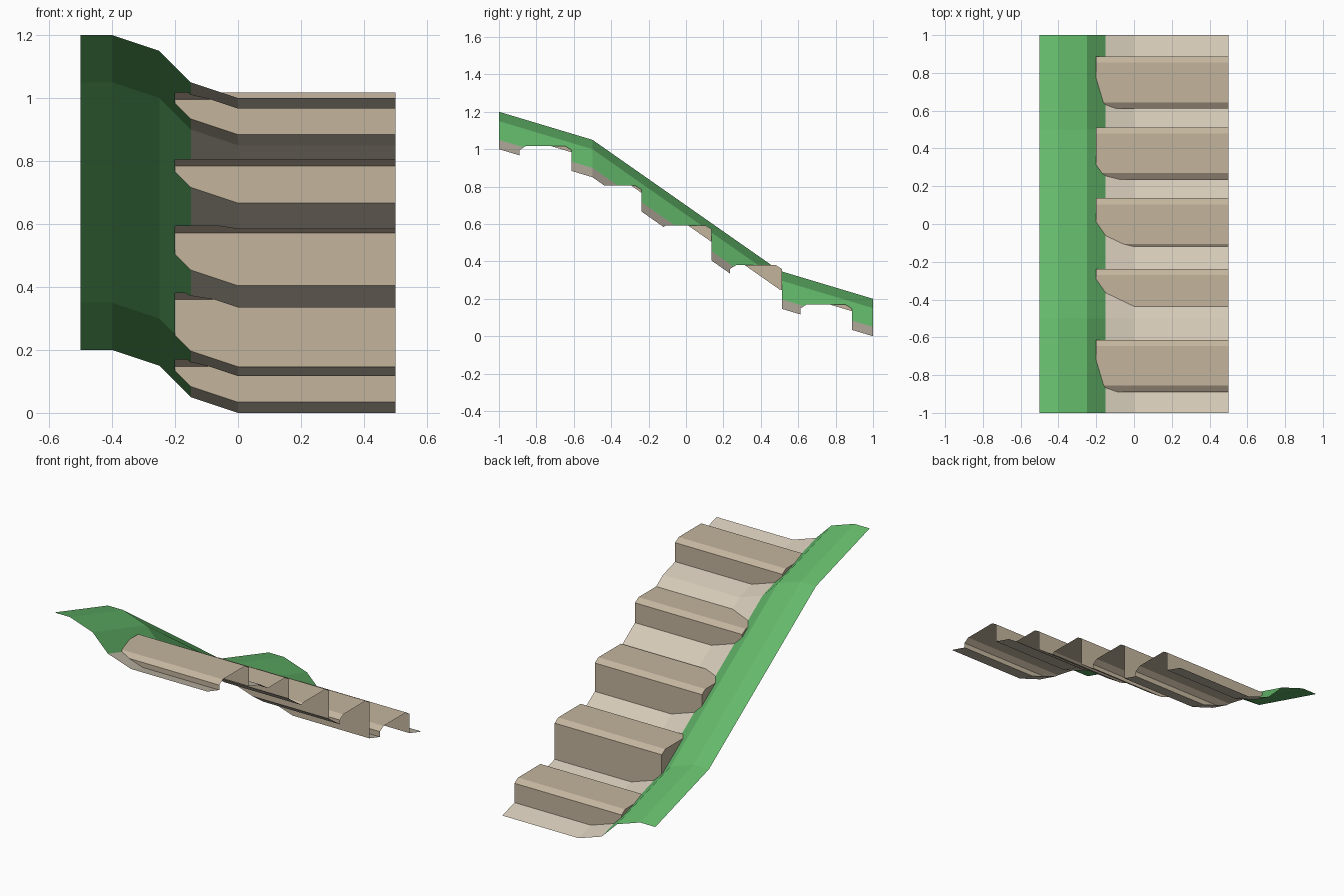
import bpy, bmesh
from mathutils import Vector

if "Cube" in bpy.data.objects:
    bpy.data.objects.remove(bpy.data.objects["Cube"])

CROSS = [(-0.5, 0.2), (-0.4, 0.2), (-0.25, 0.15), (-0.15, 0.05), (0, 0), (0.5, 0)]
SLOPE = [(-1, 1.0), (-0.5, 0.85), (0.5, 0.15), (1, 0)]


def lerp(pts, t):
    for (a, za), (b, zb) in zip(pts, pts[1:]):
        if t <= b:
            break
    return za + (zb - za) * (t - a) / (b - a)


def height(p):
    return lerp(CROSS, p.x) + lerp(SLOPE, p.y)


def cut(bm, co, no):
    bmesh.ops.bisect_plane(bm, geom=bm.verts[:] + bm.edges[:] + bm.faces[:],
                           dist=1e-5, plane_co=co, plane_no=no)


def drop_faces(bm, test):
    bad = [f for f in bm.faces if test(f.calc_center_median())]
    bmesh.ops.delete(bm, geom=bad, context='FACES')


def finish(bm, name, color):
    bmesh.ops.remove_doubles(bm, verts=bm.verts, dist=1e-5)
    bmesh.ops.dissolve_limit(bm, angle_limit=0.01, verts=bm.verts, edges=bm.edges)
    me = bpy.data.meshes.new(name)
    bm.to_mesh(me)
    bm.free()
    mat = bpy.data.materials.new(name + "_colour")
    mat.diffuse_color = color
    mat.use_nodes = True
    mat.node_tree.nodes["Principled BSDF"].inputs["Base Color"].default_value = mat.diffuse_color
    me.materials.append(mat)
    bpy.context.collection.objects.link(bpy.data.objects.new(name, me))


def sheet(cross):
    bm = bmesh.new()
    rows = [[bm.verts.new((x, y, zx + zy)) for x, zx in cross] for y, zy in SLOPE]
    for r, s in zip(rows, rows[1:]):
        for i in range(len(cross) - 1):
            bm.faces.new((r[i], r[i + 1], s[i + 1], s[i]))
    bm.normal_update()
    return bm


def step_shell(y1, top):
    # Bevelled bar, open underneath and at the +x end
    y0, c, b = y1 - 0.276, 0.033, 0.021
    prof = [(y0, top - 0.5), (y0, top - b), (y0 + c, top),
            (y1 - c, top), (y1, top - b), (y1, top - 0.5)]
    bm = bmesh.new()
    l, r = [[bm.verts.new((x, y, z)) for y, z in prof] for x in (-0.2, 0.5)]
    for i in range(5):
        bm.faces.new((l[i], r[i], r[i + 1], l[i + 1]))
    bm.faces.new(l)
    bm.normal_update()
    inner = Vector((0.15, (y0 + y1) / 2, top - 0.2))
    for f in bm.faces:
        if f.normal.dot(f.calc_center_median() - inner) < 0:
            f.normal_flip()
    bm.normal_update()
    return bm


path, bank = sheet(CROSS[3:]), sheet(CROSS[:4])
facets = [(f.verts[0].co.copy(), f.normal.copy()) for s in (path, bank) for f in s.faces]

# Steps, trimmed to what stands above the slope
shells = [step_shell(-0.613 + 0.375 * i, 1.017 - 0.212 * i) for i in range(5)]
for i, bm in enumerate(shells):
    planes = [(f.verts[0].co.copy(), f.normal.copy()) for f in bm.faces]

    # Open the slope beneath each step
    for ground in (path, bank):
        for co, no in planes:
            cut(ground, co, no)
        drop_faces(ground, lambda p: all((p - co).dot(no) < 0 for co, no in planes))

    for x, _ in CROSS:
        cut(bm, (x, 0, 0), (1, 0, 0))
    for y, _ in SLOPE:
        cut(bm, (0, y, 0), (0, 1, 0))
    for co, no in facets:
        cut(bm, co, no)
    drop_faces(bm, lambda p: p.z < height(p))
    finish(bm, f"step_{i + 1}", (0.55, 0.46, 0.34, 1))

# Earth path and grassy bank
finish(path, "earth_path", (0.66, 0.59, 0.48, 1))
finish(bank, "grass_bank", (0.13, 0.50, 0.15, 1))
